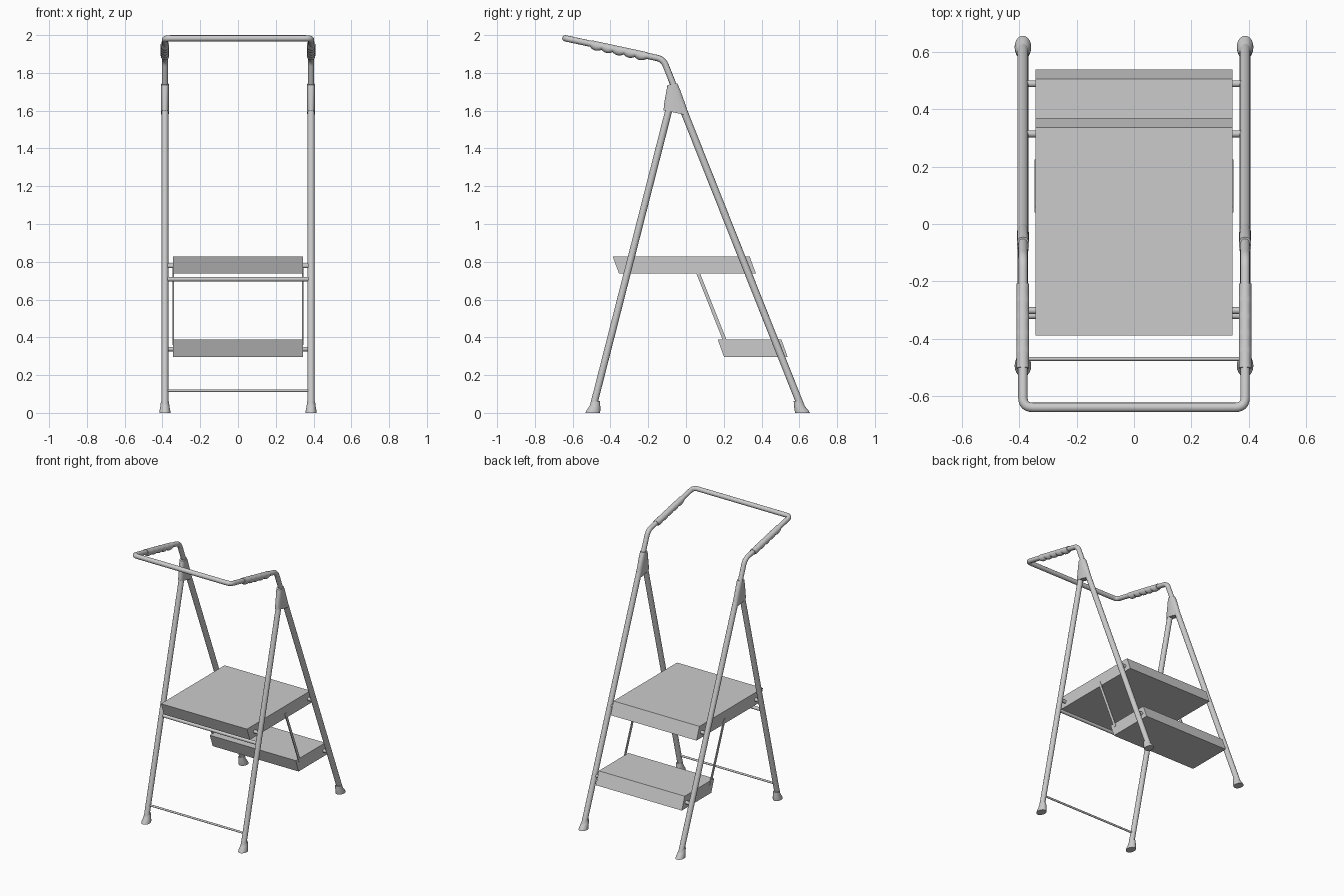
import bpy, bmesh, math
from mathutils import Vector

cube = bpy.data.objects.get("Cube")
if cube:
    bpy.data.objects.remove(cube, do_unlink=True)

grey = bpy.data.materials.new("light grey metal")
grey.use_nodes = True
COLOUR = (0.6, 0.6, 0.6, 1)
grey.diffuse_color = COLOUR
grey.node_tree.nodes["Principled BSDF"].inputs["Base Color"].default_value = COLOUR

LEG_X = 0.387
STEP_X = 0.343


def rear_y(z):
    """Rear leg centre line."""
    return 0.607 - 0.397 * (z - 0.04)


def front_y(z):
    """Front leg centre line."""
    return -0.487 + 0.255 * (z - 0.05)


def finish(name, bm, smooth=True):
    bmesh.ops.recalc_face_normals(bm, faces=bm.faces)
    mesh = bpy.data.meshes.new(name)
    bm.to_mesh(mesh)
    bm.free()
    mesh.materials.append(grey)
    obj = bpy.data.objects.new(name, mesh)
    bpy.context.collection.objects.link(obj)
    if smooth:
        bpy.ops.object.select_all(action="DESELECT")
        bpy.context.view_layer.objects.active = obj
        obj.select_set(True)
        bpy.ops.object.shade_smooth_by_angle(angle=math.radians(40))
    return obj


def loft(name, rings, smooth=True):
    """Skin a stack of matching rings and cap both ends."""
    bm = bmesh.new()
    loops = [[bm.verts.new(p) for p in ring] for ring in rings]
    n = len(loops[0])
    for a, b in zip(loops, loops[1:]):
        for i in range(n):
            j = (i + 1) % n
            bm.faces.new((a[i], a[j], b[j], b[i]))
    bm.faces.new(loops[0])
    bm.faces.new(loops[-1])
    return finish(name, bm, smooth)


def ring(centre, u, v, n=20, power=1.0):
    """Oval ring; a power below one squares it off."""
    c, u, v = Vector(centre), Vector(u), Vector(v)
    pts = []
    for i in range(n):
        a = 2 * math.pi * i / n
        s, t = math.cos(a), math.sin(a)
        pts.append(c + u * math.copysign(abs(s) ** power, s)
                   + v * math.copysign(abs(t) ** power, t))
    return pts


def rounded(points, radius, steps=6):
    """Replace the inner corners of a path with short arcs."""
    pts = [Vector(p) for p in points]
    out = [pts[0]]
    for a, b, c in zip(pts, pts[1:], pts[2:]):
        p = b + (a - b).normalized() * radius
        q = b + (c - b).normalized() * radius
        for k in range(steps + 1):
            t = k / steps
            out.append(p * (1 - t) ** 2 + b * 2 * t * (1 - t) + q * t * t)
    return out + [pts[-1]]


def tube(name, points, radius, n=16):
    pts = [Vector(p) for p in points]
    rings = []
    u = None
    for i, p in enumerate(pts):
        d = (pts[min(i + 1, len(pts) - 1)] - pts[max(i - 1, 0)]).normalized()
        if u is None:
            u = d.orthogonal()
        u = (u - d * u.dot(d)).normalized()
        rings.append(ring(p, u * radius, d.cross(u) * radius, n))
    return loft(name, rings)


def slanted_step(name, front, back, low, high, lean):
    """Solid tread whose front and rear faces lean backwards going down."""
    rings = [[(x, front, high), (x, back, high),
              (x, back + lean, low), (x, front + lean, low)]
             for x in (-STEP_X, STEP_X)]
    return loft(name, rings, smooth=False)


# Handle rail: side arms joined by the front bar
bend_z, bar_y, bar_z = 1.872, -0.639, 1.983
bend = Vector((0, rear_y(bend_z), bend_z))
path = [(-LEG_X, rear_y(1.6), 1.6), (-LEG_X, bend.y, bend.z), (-LEG_X, bar_y, bar_z),
        (LEG_X, bar_y, bar_z), (LEG_X, bend.y, bend.z), (LEG_X, rear_y(1.6), 1.6)]
tube("handle_rail", rounded(path, 0.035), 0.0165)

# Treads
slanted_step("upper_step", -0.388, 0.337, 0.738, 0.828, 0.033)
slanted_step("lower_step", 0.168, 0.505, 0.297, 0.388, 0.033)

# Cross bars between the front legs
for name, z, r in (("upper_cross_bar", 0.708, 0.012), ("lower_cross_bar", 0.118, 0.007)):
    tube(name, [(-LEG_X, front_y(z), z), (LEG_X, front_y(z), z)], r)

for side, s in (("left", 1), ("right", -1)):
    x = s * LEG_X

    # Legs
    tube(side + "_rear_leg", [(x, rear_y(z), z) for z in (0.03, 1.7)], 0.019)
    tube(side + "_front_leg", [(x, front_y(z), z) for z in (0.03, 1.66)], 0.0185)

    # Flared rubber feet
    for end, line, shift in (("rear", rear_y, 0.0), ("front", front_y, 0.0)):
        out = 1 if end == "rear" else -1
        rings = []
        for z, w, d, off in ((0, 0.029, 0.039, 0), (0.012, 0.0285, 0.037, 0),
                             (0.035, 0.024, 0.029, -0.002), (0.06, 0.021, 0.023, 0)):
            rings.append(ring((x, line(z) + out * off - out * 0.006, z),
                              (w, 0, 0), (0, d, -0.12 * d * out if z > 0.05 else 0)))
        loft(f"{side}_{end}_foot", rings)

    # Hinge bracket, widening down over both legs
    rings = [ring((x, y, z), (0.021, 0, 0), (0, d, tilt), 24, 0.75)
             for y, d, z, tilt in ((-0.053, 0.066, 1.588, -0.014),
                                   (-0.058, 0.057, 1.635, -0.008),
                                   (-0.067, 0.036, 1.71, 0.0),
                                   (-0.072, 0.026, 1.74, 0.004))]
    loft(side + "_hinge_bracket", rings)

    # Grip with finger bumps underneath
    tip = Vector((x, bar_y, bar_z))
    root = Vector((x, bend.y, bend.z))
    along = (root - tip).normalized()
    down = Vector((1, 0, 0)).cross(along)
    if down.z > 0:
        down = -down
    rings = []
    count, start, length = 50, 0.14, 0.3
    for k in range(count + 1):
        t = k / count
        bump = 0.011 * abs(math.sin(math.pi * 5 * t)) ** 0.8
        rings.append(ring(tip + along * (start + length * t) + down * bump / 2,
                          (0.022, 0, 0), down * (0.019 + bump / 2)))
    loft(side + "_grip", rings)

    # Pins joining the treads to the legs
    for name, line, z in (("upper_rear_pin", rear_y, 0.778),
                          ("upper_front_pin", front_y, 0.778),
                          ("lower_rear_pin", rear_y, 0.338)):
        tube(f"{side}_{name}", [(s * 0.33, line(z), z), (x, line(z), z)], 0.012)

    # Flat link from the upper tread to the lower one
    rings = [[(s * a, y + b, z) for a, b in ((0.340, -0.01), (0.340, 0.01),
                                            (0.346, 0.01), (0.346, -0.01))]
             for y, z in ((0.05, 0.775), (0.215, 0.36))]
    loft(side + "_link", rings, smooth=False)
